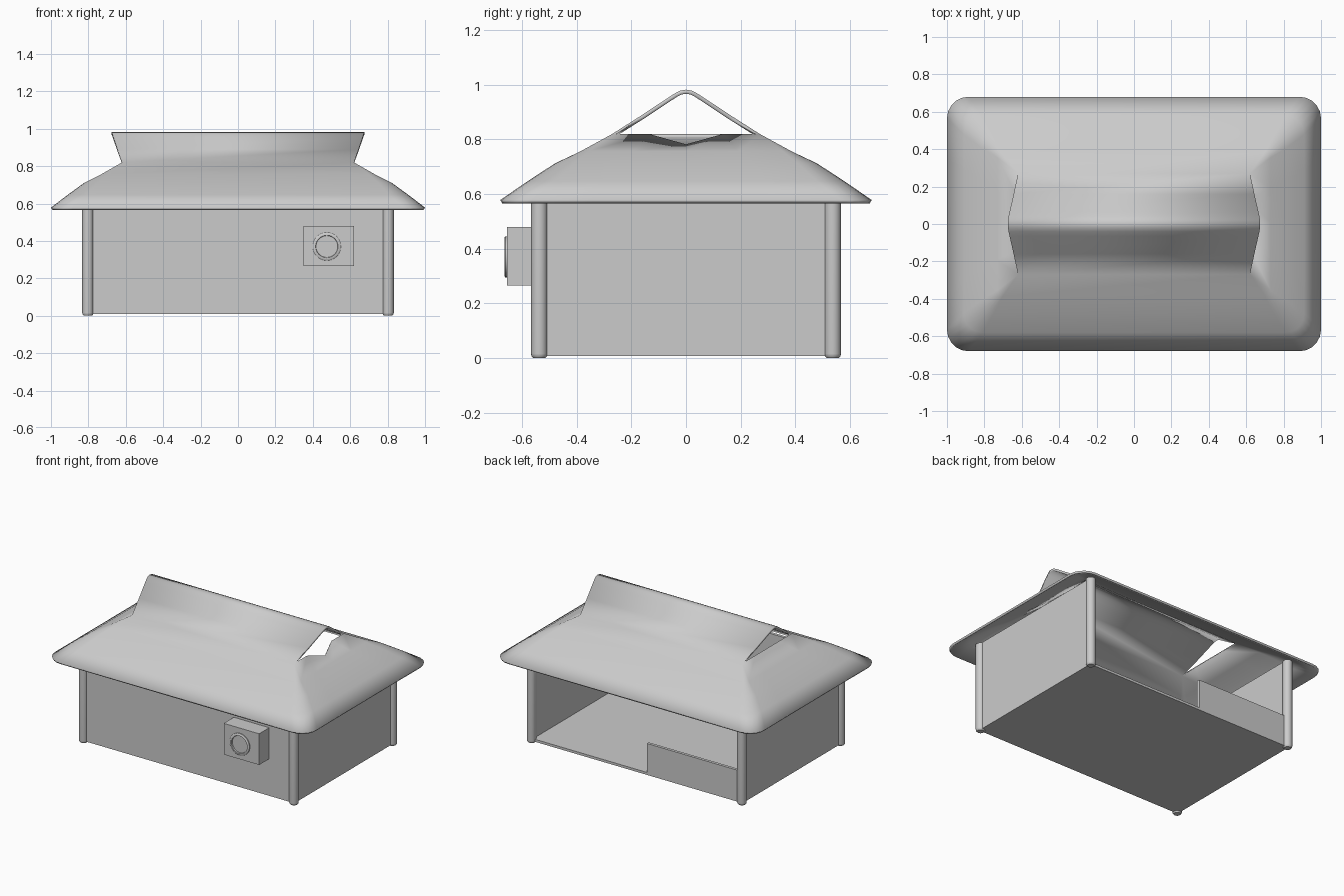
import bpy, bmesh, math
from mathutils import Vector

if "Cube" in bpy.data.objects:
    bpy.data.objects.remove(bpy.data.objects["Cube"])


def finish(name, bm, smooth=None):
    bmesh.ops.recalc_face_normals(bm, faces=bm.faces)
    me = bpy.data.meshes.new(name)
    bm.to_mesh(me)
    bm.free()
    ob = bpy.data.objects.new(name, me)
    bpy.context.collection.objects.link(ob)
    if smooth:
        bpy.context.view_layer.objects.active = ob
        bpy.ops.object.select_all(action='DESELECT')
        ob.select_set(True)
        bpy.ops.object.shade_smooth_by_angle(angle=math.radians(smooth))
    return ob


def box(name, lo, hi):
    lo, hi = Vector(lo), Vector(hi)
    bm = bmesh.new()
    bmesh.ops.create_cube(bm, size=1)
    for v in bm.verts:
        v.co = Vector([(lo[i] + hi[i]) / 2 + v.co[i] * (hi[i] - lo[i]) for i in range(3)])
    return finish(name, bm)


def lathe(name, profile, centre, axis, n=32):
    # revolve (radius, height) points around axis 'Z' or '-Y'
    bm = bmesh.new()
    rings = []
    for r, h in profile:
        ring = []
        for i in range(n):
            a = 2 * math.pi * i / n
            p = (r * math.cos(a), r * math.sin(a), h)
            if axis == '-Y':
                p = (p[0], -p[2], p[1])
            ring.append(bm.verts.new(Vector(p) + Vector(centre)))
        rings.append(ring)
    for a, b in zip(rings, rings[1:]):
        for i in range(n):
            bm.faces.new((a[i], a[(i + 1) % n], b[(i + 1) % n], b[i]))
    bm.faces.new(rings[0])
    bm.faces.new(rings[-1])
    return finish(name, bm, 40)


def roof_ring(w, d, r, z, dip=None):
    # rounded rectangle with extra points in the middle of each short end
    pts = []
    for cx, cy, a0 in ((1, 1, 0), (-1, 1, 90), (-1, -1, 180), (1, -1, 270)):
        for k in range(6):
            a = math.radians(a0 + 18 * k)
            pts.append((cx * (w - r) + r * math.cos(a), cy * (d - r) + r * math.sin(a), z))
        if (cx, cy) == (-1, 1):
            pts += [(-w, d / 2, z), (-w, 0, z), (-w, -d / 2, z)]
    mid = (w, 0, z) if dip is None else dip
    return pts + [(w, -d / 2, z), mid, (w, d / 2, z)]


# roof: skirt rings plus an open-ended gable, given thickness
bm = bmesh.new()
rings = [[bm.verts.new(p) for p in roof_ring(*a)] for a in (
    (1.0, .68, .115, .578),
    (.91, .58, .10, .647),
    (.82, .48, .07, .712),
    (.73, .385, .03, .757),
    (.62, .27, 0, .82, (.665, 0, .782)))]
for a, b in zip(rings, rings[1:]):
    n = len(a)
    for i in range(n):
        bm.faces.new((a[i], a[(i + 1) % n], b[(i + 1) % n], b[i]))
half = [(.27, .82), (.16, .89), (.065, .953), (.04, .969), (.02, .979)]
gable = [(-y, z) for y, z in half] + [(0, .982)] + half[::-1]
rows = []
for y, z in gable:
    x = .62 + (z - .82) / .162 * .055
    rows.append([bm.verts.new((s * x, y, z)) for s in (-1, 1)])
for a, b in zip(rows, rows[1:]):
    bm.faces.new((a[0], a[1], b[1], b[0]))
bmesh.ops.remove_doubles(bm, verts=bm.verts, dist=.0005)
roof = finish("roof", bm, 45)
if sum(f.normal.z for f in roof.data.polygons) < 0:
    roof.data.flip_normals()
sol = roof.modifiers.new("thickness", 'SOLIDIFY')
sol.thickness = .015
sol.offset = -1

# floor and walls, back left mostly open
box("floor", (-.81, -.54, .008), (.81, .54, .025))
box("front_wall", (-.81, -.545, .01), (.81, -.525, .63))
for name, s in (("left_wall", -1), ("right_wall", 1)):
    a, b = sorted((s * .79, s * .81))
    box(name, (a, -.54, .01), (b, .54, .63))
box("low_back_wall", (-.80, .52, .01), (-.08, .54, .225))

# corner posts
for sx, nx in ((-1, "left"), (1, "right")):
    for sy, ny in ((-1, "front"), (1, "back")):
        lathe(f"{ny}_{nx}_post", [(.022, 0), (.029, .008), (.03, .016), (.03, .625)],
              (sx * .803, sy * .537, 0), 'Z', 20)

# wall unit with round dial
box("wall_unit", (.35, -.655, .265), (.62, -.53, .48))
lathe("wall_unit_dial", [(.075, 0), (.075, .008), (.07, .012), (.06, .012), (.058, .004)],
      (.475, -.653, .37), '-Y')
